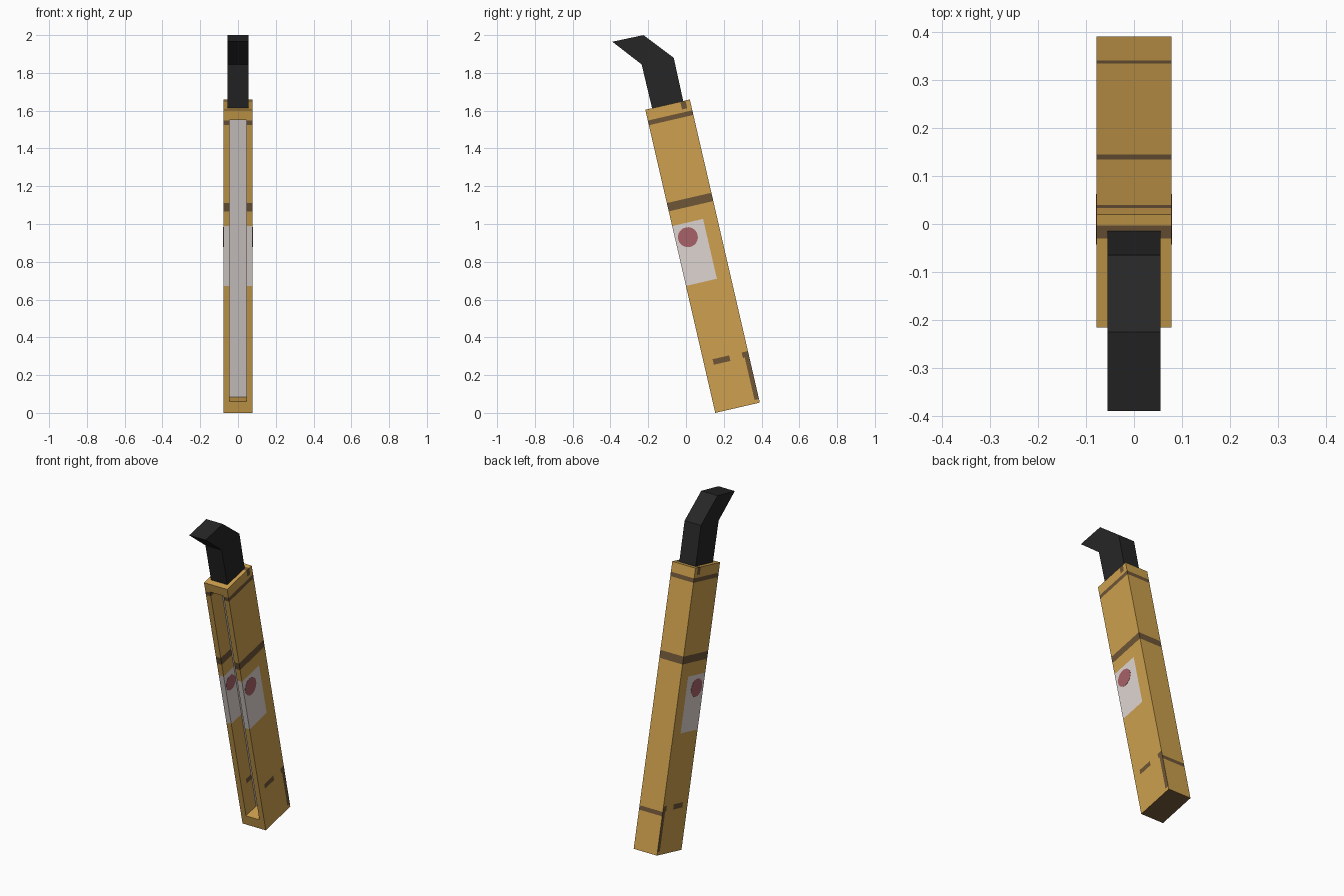
import bpy, bmesh, math
from mathutils import Matrix, Vector

if "Cube" in bpy.data.objects:
    bpy.data.objects.remove(bpy.data.objects["Cube"])

def lin(c):
    c /= 255
    return c / 12.92 if c < 0.04045 else ((c + 0.055) / 1.055) ** 2.4

def material(name, rgb):
    m = bpy.data.materials.new(name)
    m.diffuse_color = (*[lin(c) for c in rgb], 1)
    m.use_nodes = True
    m.node_tree.nodes["Principled BSDF"].inputs["Base Color"].default_value = m.diffuse_color
    return m

gold = material("ochre", (205, 160, 78))
brown = material("dark_brown", (110, 85, 55))
label = material("pale_label", (222, 213, 209))
red = material("faded_red", (167, 98, 103))
black = material("black", (38, 38, 38))
grey = material("light_grey", (214, 206, 205))

def finish(bm, name, mats, matrix=None):
    bmesh.ops.recalc_face_normals(bm, faces=bm.faces)
    me = bpy.data.meshes.new(name)
    bm.to_mesh(me)
    bm.free()
    for m in mats:
        me.materials.append(m)
    ob = bpy.data.objects.new(name, me)
    bpy.context.collection.objects.link(ob)
    if matrix:
        ob.matrix_world = matrix
    return ob

# Leaning frame: local y = depth from the front face, local z = along the case
LEAN = Matrix.Translation((0, 0.155, 0)) @ Matrix.Rotation(math.radians(13), 4, 'X')
HW, DEPTH, LENGTH = 0.078, 0.242, 1.647
SW, SLOT_DEPTH, SLOT_LOW, SLOT_HIGH = 0.045, 0.10, 0.062, 1.592

# Case: box with a long recess in the front
bm = bmesh.new()
bmesh.ops.create_cube(bm, size=1, matrix=Matrix.Translation((0, DEPTH / 2, LENGTH / 2))
                      @ Matrix.Diagonal((2 * HW, DEPTH, LENGTH, 1)))
front = min(bm.faces, key=lambda f: f.calc_center_median().y)
bmesh.ops.inset_region(bm, faces=[front], thickness=0.02)
for v in front.verts:
    v.co.x = math.copysign(SW, v.co.x)
    v.co.z = SLOT_LOW if v.co.z < 0.5 else SLOT_HIGH
ext = bmesh.ops.extrude_discrete_faces(bm, faces=[front])
for v in ext['faces'][0].verts:
    v.co.y = SLOT_DEPTH

# Cut lines for painted bands, label and worn patches
cuts = [('z', c) for c in (0.02, 0.225, 0.25, 0.28, 0.69, 1.015, 1.095, 1.14, 1.563, 1.588, 1.605)]
cuts += [('y', c) for c in (0.05, 0.14, 0.168, 0.19, 0.208, 0.218)]
for axis, c in cuts:
    n = Vector((0, 1, 0)) if axis == 'y' else Vector((0, 0, 1))
    bmesh.ops.bisect_plane(bm, geom=bm.verts[:] + bm.edges[:] + bm.faces[:],
                           plane_co=n * c, plane_no=n, dist=1e-5)

def paint(c):
    x, u, v = abs(c.x), c.y, c.z
    if x < SW - 0.002 and abs(u - SLOT_DEPTH) < 1e-4 and SLOT_LOW < v < SLOT_HIGH:
        return 3                                    # blade in the recess
    if v < 1e-4:
        return 1                                    # underside
    if 1.095 < v < 1.14 or 1.563 < v < 1.588:
        return 1                                    # bands all round
    if u > DEPTH - 1e-4:
        return 1 if 0.225 < v < 0.25 else 0         # low band on the back
    if 0.69 < v < 1.015 and u < 0.168:
        return 2                                    # label
    if 0.25 < v < 0.28 and (0.05 < u < 0.14 or u > 0.208):
        return 1
    if 0.02 < v < 0.25 and u > 0.218:
        return 1                                    # worn rear edge
    if v > 1.605 and 0.19 < u < 0.218:
        return 1                                    # worn patch at the mouth
    return 0

for f in bm.faces:
    f.material_index = paint(f.calc_center_median())
finish(bm, "case", [gold, brown, label, grey], LEAN)

# Red dots on the label, outside and on the recess walls
for name, x in (("outer_dot", HW), ("recess_dot", SW)):
    for side in (-1, 1):
        bm = bmesh.new()
        r = 0.053 if x == HW else 0.045
        u = 0.068 if x == HW else 0.052
        bmesh.ops.create_cone(bm, cap_ends=True, segments=20, radius1=r, radius2=r, depth=0.002,
                              matrix=Matrix.Translation((side * x, u, 0.939))
                              @ Matrix.Rotation(math.pi / 2, 4, 'Y'))
        finish(bm, name, [red], LEAN)

# Bent handle: side profile extruded across x
profile = [(-0.174, 1.59), (-0.01, 1.63), (-0.065, 1.88), (-0.225, 2.0), (-0.39, 1.965), (-0.235, 1.845)]
bm = bmesh.new()
face = bm.faces.new([bm.verts.new((-0.055, y, z)) for y, z in profile])
ext = bmesh.ops.extrude_face_region(bm, geom=[face])
bmesh.ops.translate(bm, vec=(0.11, 0, 0),
                    verts=[g for g in ext['geom'] if isinstance(g, bmesh.types.BMVert)])
finish(bm, "handle", [black])
